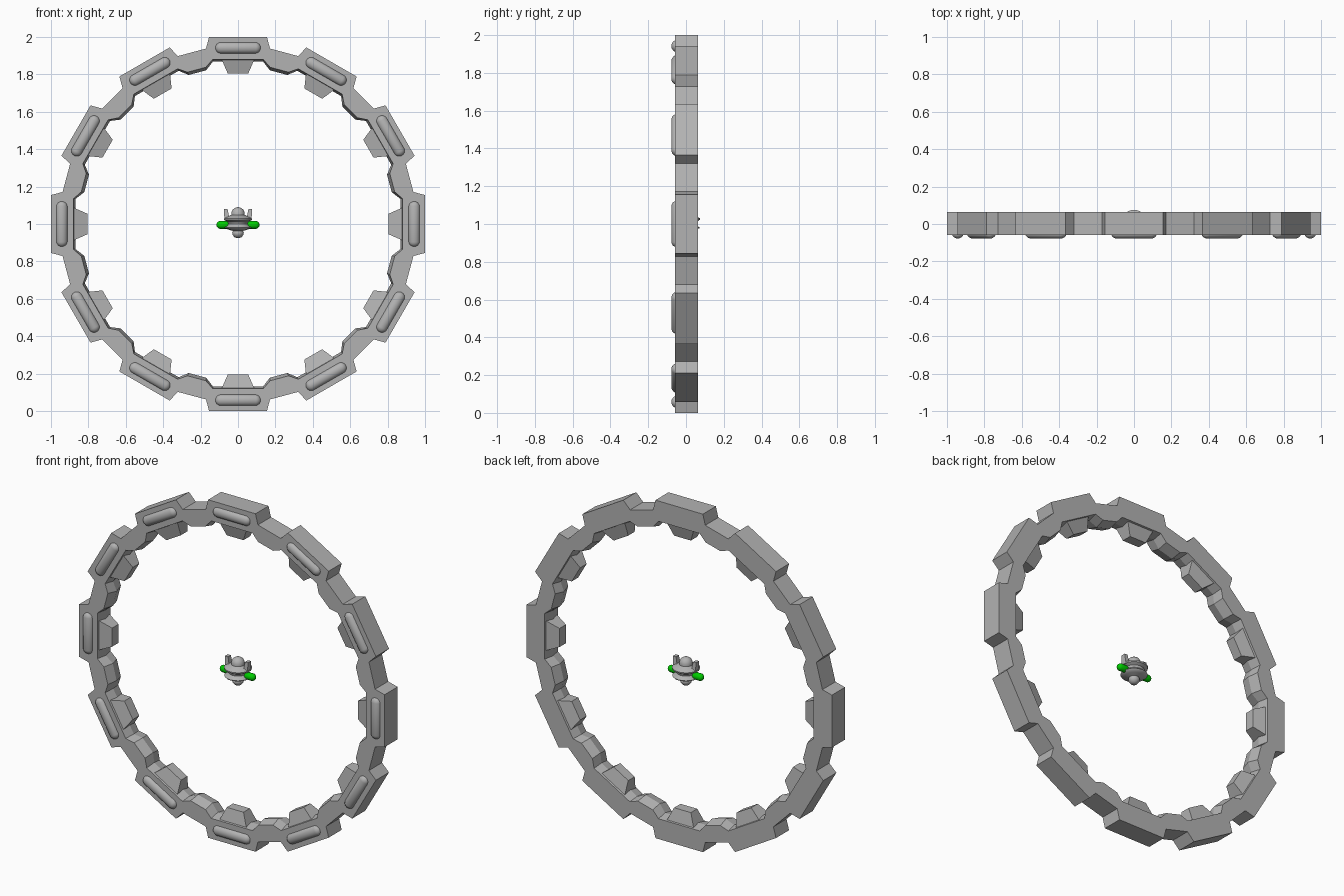
import bpy, bmesh, math
from mathutils import Matrix, Vector

if "Cube" in bpy.data.objects:
    bpy.data.objects.remove(bpy.data.objects["Cube"])


def material(name, rgb):
    m = bpy.data.materials.new(name)
    m.diffuse_color = (*rgb, 1)
    m.use_nodes = True
    m.node_tree.nodes["Principled BSDF"].inputs["Base Color"].default_value = m.diffuse_color
    return m


GREY = material("hull grey", (0.45, 0.45, 0.45))
GREEN = material("glow green", (0.0, 0.6, 0.0))
CENTRE = Matrix.Translation((0, 0, 1))
SECTORS = 12


def finish(bm, name, mat, smooth=None):
    bmesh.ops.recalc_face_normals(bm, faces=bm.faces)
    me = bpy.data.meshes.new(name)
    bm.to_mesh(me)
    bm.free()
    ob = bpy.data.objects.new(name, me)
    bpy.context.collection.objects.link(ob)
    me.materials.append(mat)
    if smooth:
        bpy.ops.object.select_all(action='DESELECT')
        ob.select_set(True)
        bpy.context.view_layer.objects.active = ob
        bpy.ops.object.shade_smooth_by_angle(angle=math.radians(smooth))
    return ob


def turn(i):
    return CENTRE @ Matrix.Rotation(math.tau * i / SECTORS, 4, 'Y')


def capsule(bm, half_len, radius, ry, matrix):
    """Rounded bar along x; half_len includes the round ends."""
    vs = bmesh.ops.create_uvsphere(bm, u_segments=16, v_segments=9, radius=radius)['verts']
    bmesh.ops.rotate(bm, verts=vs, matrix=Matrix.Rotation(math.pi / 2, 3, 'Y'))
    for v in vs:
        v.co.x += math.copysign(half_len - radius, v.co.x)
        v.co.y *= ry / radius
    bmesh.ops.transform(bm, matrix=matrix, verts=vs)


def prism(bm, low, high, matrix):
    """Tapered block; low and high are (half x, half y, z, x offset)."""
    rings = []
    for hx, hy, z, ox in (low, high):
        rings.append([bm.verts.new(matrix @ Vector((ox + sx * hx, sy * hy, z)))
                      for sx, sy in ((-1, -1), (1, -1), (1, 1), (-1, 1))])
    a, b = rings
    bm.faces.new(a)
    bm.faces.new(b)
    for i in range(4):
        j = (i + 1) % 4
        bm.faces.new((a[i], a[j], b[j], b[i]))


# Ring: twelve blocks joined by narrower links, with a creased inner face
outer = [(-.171, .938), (-.155, 1.0), (.155, 1.0), (.171, .938)]
inner = [(-.172, .838), (-.135, .88), (.135, .88), (.172, .838)]
crease = [(-.170, .822), (-.135, .868), (.135, .868), (.170, .822)]
section = [(outer, -.058), (inner, -.058), (crease, .003), (inner, .064), (outer, .064)]
bm = bmesh.new()
loops = []
for pts, y in section:
    loops.append([bm.verts.new(turn(i) @ Vector((x, y, z)))
                  for i in range(SECTORS) for x, z in pts])
n = len(loops[0])
for k in range(5):
    a, b = loops[k], loops[(k + 1) % 5]
    for i in range(n):
        j = (i + 1) % n
        bm.faces.new((a[i], a[j], b[j], b[i]))
finish(bm, "ring_frame", GREY)

# Rounded bars on the front of every block
bm = bmesh.new()
for i in range(SECTORS):
    capsule(bm, .122, .031, .026, turn(i) @ Matrix.Translation((0, -.052, .942)))
finish(bm, "front_bars", GREY, 40)

# Tapered clamps on the inside of every block
bm = bmesh.new()
for i in range(SECTORS):
    prism(bm, (.09, .052, .885, 0), (.055, .03, .805, 0),
          turn(i) @ Matrix.Translation((0, .003, 0)))
finish(bm, "inner_clamps", GREY)

# Central hub: a lathed spool with two rims, a dome and a lower ball
profile = [(0, .924), (.018, .928), (.03, .943), (.031, .955), (.027, .963),
           (.05, .970), (.070, .977), (.073, .982), (.060, .990), (.052, 1.0),
           (.056, 1.012), (.074, 1.022), (.075, 1.03), (.055, 1.04),
           (.036, 1.048), (.036, 1.062), (.028, 1.078), (.014, 1.087), (0, 1.09)]
bm = bmesh.new()
vs = [bm.verts.new((r, 0, z)) for r, z in profile]
es = [bm.edges.new(p) for p in zip(vs, vs[1:])]
bmesh.ops.spin(bm, geom=vs + es, cent=(0, 0, 0), axis=(0, 0, 1),
               angle=math.tau, steps=32, use_merge=True)
bmesh.ops.remove_doubles(bm, verts=bm.verts, dist=1e-5)
finish(bm, "hub_body", GREY, 40)

# Two upright fins at the sides of the hub
bm = bmesh.new()
for s in (-1, 1):
    prism(bm, (.014, .018, 1.02, s * .058), (.010, .013, 1.08, s * .066), Matrix())
finish(bm, "hub_fins", GREY)

# Green pods sticking out to the left and right
bm = bmesh.new()
for s in (-1, 1):
    capsule(bm, .036, .021, .021, Matrix.Translation((s * .079, 0, .995)))
finish(bm, "green_pods", GREEN, 40)
